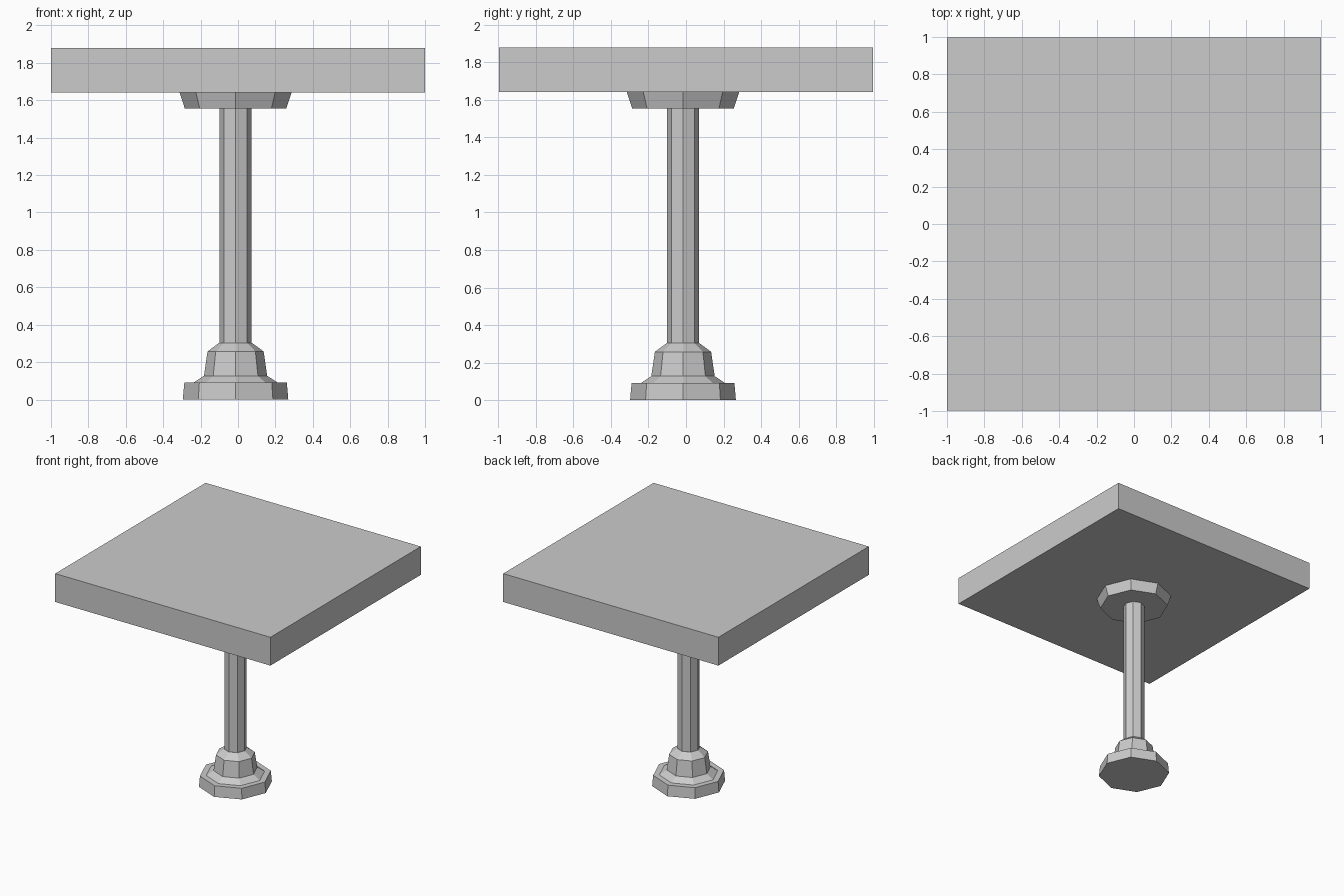
import bpy, bmesh
from math import cos, sin, tau

if "Cube" in bpy.data.objects:
    bpy.data.objects.remove(bpy.data.objects["Cube"])

SIDES = 8
CX, CY = -0.013, -0.016  # the leg sits slightly off the table's centre


def lathe(name, profile):
    """Eight-sided turned part from (radius, z) points, closed at both ends."""
    bm = bmesh.new()
    rings = [[bm.verts.new((CX + r * cos(tau * i / SIDES), CY + r * sin(tau * i / SIDES), z))
              for i in range(SIDES)] for r, z in profile]
    for a, b in zip(rings, rings[1:]):
        for i in range(SIDES):
            j = (i + 1) % SIDES
            bm.faces.new((a[i], a[j], b[j], b[i]))
    bm.faces.new(rings[0][::-1])
    bm.faces.new(rings[-1])
    mesh = bpy.data.meshes.new(name)
    bm.to_mesh(mesh)
    bm.free()
    obj = bpy.data.objects.new(name, mesh)
    bpy.context.collection.objects.link(obj)
    return obj


# Square table top
bpy.ops.mesh.primitive_cube_add(size=1, location=(0, 0, 1.76))
top = bpy.context.object
top.name = "table_top"
top.scale = (2, 1.996, 0.238)
bpy.ops.object.transform_apply(location=False, rotation=False, scale=True)

# Stepped foot
lathe("base", [(0.282, 0), (0.274, 0.09), (0.226, 0.09), (0.169, 0.127),
               (0.15, 0.257), (0.088, 0.303)])

# Column
lathe("column", [(0.086, 0.303), (0.086, 1.555)])

# Flared support plate under the top
lathe("support_plate", [(0.271, 1.555), (0.299, 1.641)])
